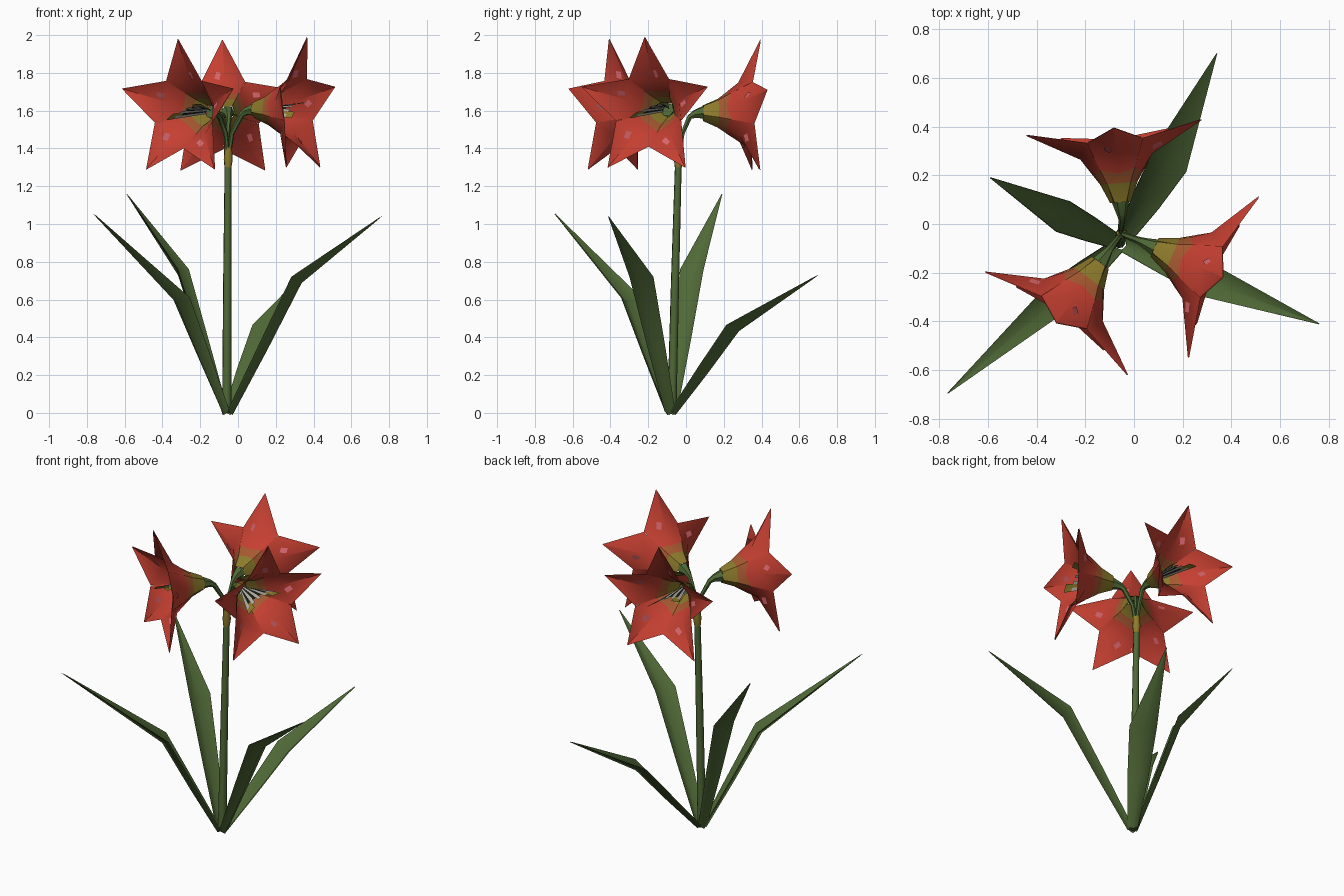
import bpy, bmesh, math
from mathutils import Vector as V

if "Cube" in bpy.data.objects:
    bpy.data.objects.remove(bpy.data.objects["Cube"])


def material(name, rgb):
    m = bpy.data.materials.new(name)
    m.diffuse_color = (*rgb, 1)
    m.use_nodes = True
    m.node_tree.nodes["Principled BSDF"].inputs["Base Color"].default_value = m.diffuse_color
    return m


GREEN = material("leaf green", (0.08, 0.142, 0.038))
RED = material("petal red", (0.56, 0.05, 0.031))
BLEND = material("throat orange", (0.38, 0.10, 0.03))
OLIVE = material("olive yellow", (0.27, 0.20, 0.025))
PINK = material("petal pink", (0.66, 0.13, 0.15))
CREAM = material("filament grey", (0.45, 0.43, 0.38))
DARK = material("dark brown", (0.012, 0.012, 0.008))


def build(name, bm, mats, weld=True, angle=50, thin=0):
    if weld:
        bmesh.ops.remove_doubles(bm, verts=bm.verts, dist=1e-5)
    me = bpy.data.meshes.new(name)
    bm.to_mesh(me)
    bm.free()
    for m in mats:
        me.materials.append(m)
    ob = bpy.data.objects.new(name, me)
    bpy.context.collection.objects.link(ob)
    bpy.ops.object.select_all(action='DESELECT')
    ob.select_set(True)
    bpy.context.view_layer.objects.active = ob
    bpy.ops.object.shade_smooth_by_angle(angle=math.radians(angle))
    if thin:  # thin sheet with a front and a back
        sol = ob.modifiers.new("sheet", 'SOLIDIFY')
        sol.thickness, sol.offset, sol.use_rim = thin, 0, False
    return ob


def face(bm, pts, mat=0):
    f = bm.faces.new([bm.verts.new(p) for p in pts])
    f.material_index = mat


def tube(name, path, radii, mat, sides=6):
    bm = bmesh.new()
    rings = []
    for i, p in enumerate(path):
        d = (path[min(i + 1, len(path) - 1)] - path[max(i - 1, 0)]).normalized()
        if i:
            side = (side - d * side.dot(d)).normalized()
        else:
            side = d.cross(V((0.3, 0.2, 0.1))).normalized()
        t = d.cross(side)
        rings.append([bm.verts.new(p + radii[i] * (side * math.cos(k * math.tau / sides)
                     + t * math.sin(k * math.tau / sides))) for k in range(sides)])
    for a, b in zip(rings, rings[1:]):
        for k in range(sides):
            j = (k + 1) % sides
            bm.faces.new((a[k], a[j], b[j], b[k]))
    bm.faces.new(rings[0][::-1])
    bm.faces.new(rings[-1])
    return build(name, bm, [mat])


# stem and the yellow sheath on top of it
TOP = V((-0.052, -0.04, 1.37))
tube("stem", [V((-0.06, -0.075, 0)), V((-0.057, -0.058, 0.7)), V((-0.053, -0.04, 1.34))],
     [0.025, 0.022, 0.018], GREEN, 8)
tube("sheath", [V((-0.053, -0.041, 1.3)), V((-0.052, -0.04, 1.34)), V((-0.052, -0.04, 1.405))],
     [0.019, 0.024, 0.021], OLIVE, 8)

# folded strap leaves: knee point, tip point
LEAVES = [((0.145, 0.255, 0.455), (0.34, 0.70, 0.73)),
          ((-0.29, 0.03, 0.75), (-0.59, 0.19, 1.16)),
          ((-0.30, -0.29, 0.60), (-0.765, -0.695, 1.055)),
          ((0.31, -0.235, 0.71), (0.76, -0.41, 1.04))]
for n, (knee, tip) in enumerate(LEAVES):
    knee, tip = V(knee), V(tip)
    root = V((-0.055, -0.08, 0))
    out = V((knee.x - root.x, knee.y - root.y, 0)).normalized()
    root += out * 0.012
    side = out.cross(V((0, 0, 1)))
    half = 0.08 if n == 0 else 0.068
    bm = bmesh.new()
    rows = []
    for c, w, fold in ((root, 0.03, 0.018), (root.lerp(knee, 0.5), half * 0.76, 0.03),
                       (knee, half, 0.035), (tip, 0.001, 0)):
        mid = c + (out * 0.8 - V((0, 0, 0.6))) * fold
        lift = V((0, 0, 0.01)) if fold else V((0, 0, 0))
        rows.append((c - side * w + lift, mid, c + side * w + lift))
    for a, b in zip(rows, rows[1:]):
        for k in (0, 1):
            face(bm, (a[k], a[k + 1], b[k + 1], b[k]))
    build(f"leaf_{n + 1}", bm, [GREEN], angle=80, thin=0.004)

# petal rows: axial mid, radius mid, half width, axial edge, radius edge
ROWS = [(0, 0.035, 0.025, 0, 0.035), (0.08, 0.070, 0.048, 0.08, 0.064),
        (0.12, 0.100, 0.072, 0.14, 0.098), (0.19, 0.155, 0.115, 0.255, 0.16),
        (0.31, 0.382, 0.001, 0.31, 0.38)]

# three trumpet flowers: base point, heading
FLOWERS = [((-0.055, 0.09, 1.59), (-0.09, 0.996)),
           ((-0.139, -0.159, 1.595), (-0.585, -0.81)),
           ((0.086, -0.096, 1.605), (0.916, -0.40))]
for n, (base, head) in enumerate(FLOWERS):
    base = V(base)
    flat = V((*head, 0)).normalized()
    ax = (flat + V((0, 0, 0.01))).normalized()
    lat = ax.cross(V((0, 0, 1))).normalized()
    up = lat.cross(ax)

    # flower stalk with flared green cup
    tube(f"flower_stalk_{n + 1}",
         [TOP + flat * 0.005, TOP + flat * 0.022 + V((0, 0, 0.11)),
          base - ax * 0.072 - V((0, 0, 0.025)), base - ax * 0.045 - V((0, 0, 0.008)),
          base + ax * 0.004],
         [0.012, 0.012, 0.015, 0.022, 0.037], GREEN)

    # five petals, olive at the throat and red beyond; the lower two lean back
    petals, spots = bmesh.new(), bmesh.new()
    for k in range(5):
        ang = math.pi / 2 + k * math.tau / 5
        rad = lat * math.cos(ang) + up * math.sin(ang)
        tan = ax.cross(rad)
        rows = [(base + ax * ea + rad * er - tan * w, base + ax * ma + rad * mr,
                 base + ax * ea + rad * er + tan * w) for ma, mr, w, ea, er in ROWS]
        if k in (2, 3):
            rows[-1] = [p - ax * 0.03 for p in rows[-1]]
        for i, (a, b) in enumerate(zip(rows, rows[1:])):
            for j in (0, 1):
                face(petals, (a[j], a[j + 1], b[j + 1], b[j]), (0, 1, 2, 2)[i])
        # small pink fleck on one half of the petal, front and back
        e, m, tip = rows[3][0], rows[3][1], rows[4][1]
        nrm = (m - e).cross(tip - e).normalized()
        for s in (-0.005, 0.005):
            quad = [e + (m - e) * u + (tip - e) * v + nrm * s for u, v in
                    ((0.50, 0.08), (0.74, 0.05), (0.66, 0.22), (0.44, 0.24))]
            face(spots, quad if s > 0 else quad[::-1])
    build(f"petals_{n + 1}", petals, [OLIVE, BLEND, RED], angle=60, thin=0.004)
    build(f"petal_flecks_{n + 1}", spots, [PINK], weld=False)

    # tilted fan of stamens: filaments, dark gaps, yellow anthers
    fan = (lat * 0.93 - up * 0.36).normalized()
    fan_up = ax.cross(fan)
    bm = bmesh.new()

    def at(t, u):
        return base + ax * t + fan * (u * (0.008 + 0.42 * t)) + fan_up * (0.02 * u * u - 0.015)
    for k in range(9):
        u0, u1 = -1 + k * 2 / 9, -1 + (k + 1) * 2 / 9
        end = 0.22 if k % 2 == 0 else 0.19
        face(bm, (at(0.03, u0), at(0.03, u1), at(end, u1), at(end, u0)), k % 2)
        if k in (0, 1, 7, 8):
            face(bm, (at(end, u0), at(end, u1), at(0.26, u1), at(0.26, u0)), 2)
    build(f"stamens_{n + 1}", bm, [CREAM, DARK, OLIVE], thin=0.003)
